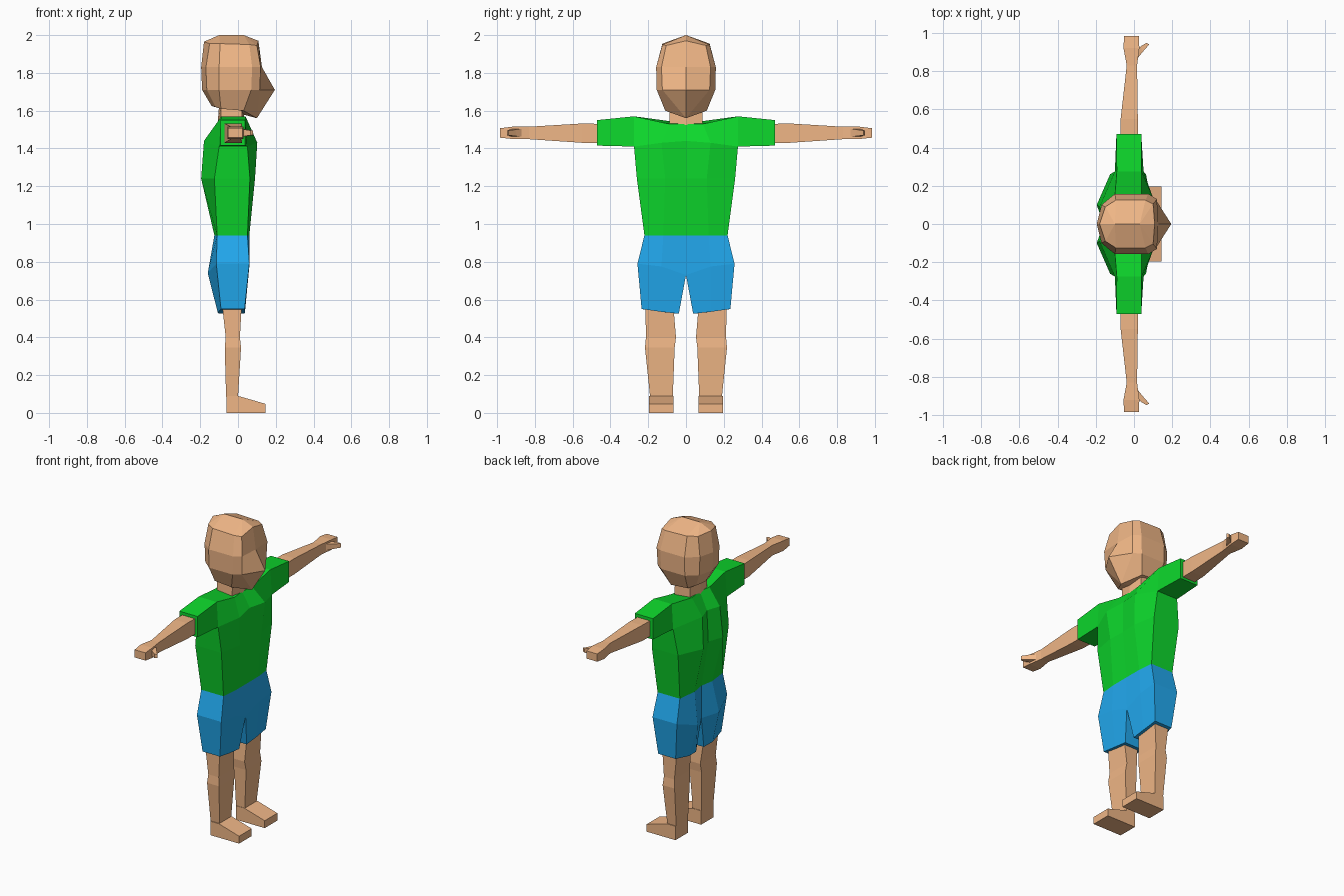
import bpy, bmesh
from mathutils import Matrix

if "Cube" in bpy.data.objects:
    bpy.data.objects.remove(bpy.data.objects["Cube"])


def material(name, rgb):
    m = bpy.data.materials.new(name)
    m.diffuse_color = (*rgb, 1)
    m.use_nodes = True
    m.node_tree.nodes["Principled BSDF"].inputs["Base Color"].default_value = m.diffuse_color
    return m


SKIN = material("skin", (0.87, 0.47, 0.24))
GREEN = material("shirt_green", (0.004, 0.68, 0.025))
BLUE = material("shorts_blue", (0.016, 0.40, 0.87))


def loft(bm, rings, closed=True, caps=(False, False), skip=()):
    """Bridge rings of points; returns the vertex rows."""
    rows = [[bm.verts.new(p) for p in r] for r in rings]
    n = len(rows[0])
    for i in range(len(rows) - 1):
        for j in range(n if closed else n - 1):
            if (i, j) not in skip:
                k = (j + 1) % n
                bm.faces.new((rows[i][j], rows[i][k], rows[i + 1][k], rows[i + 1][j]))
    for on, row in zip(caps, (rows[0], rows[-1])):
        if on:
            bm.faces.new(row)
    return rows


def finish(bm, name, mat):
    """Mirror the half across y = 0 and make the object."""
    bmesh.ops.mirror(bm, geom=bm.verts[:] + bm.edges[:] + bm.faces[:],
                     matrix=Matrix(), merge_dist=0.0005, axis='Y')
    bmesh.ops.remove_doubles(bm, verts=bm.verts[:], dist=0.0005)
    bmesh.ops.recalc_face_normals(bm, faces=bm.faces[:])
    me = bpy.data.meshes.new(name)
    bm.to_mesh(me)
    bm.free()
    me.materials.append(mat)
    bpy.context.collection.objects.link(bpy.data.objects.new(name, me))


def level(z, *pts):
    return [(x, y, z) for x, y in pts]


def rect_z(x0, x1, y0, y1, z):
    return level(z, (x0, y0), (x1, y0), (x1, y1), (x0, y1))


def rect_y(x0, x1, z0, z1, y):
    return [(x0, y, z0), (x1, y, z0), (x1, y, z1), (x0, y, z1)]


# head: half rings from back centre to front centre, with pointed face
bm = bmesh.new()
back_top, front_top, chin = (-0.10, 0, 2.0), (0.03, 0, 2.0), (0.10, 0, 1.56)
rows = loft(bm, [
    [(-.14, 0, 1.625), (-.12, .07, 1.62), (-.09, .11, 1.61), (.03, .11, 1.60), chin, chin],
    level(1.71, (-.19, 0), (-.165, .10), (-.10, .155), (.07, .155), (.115, .125), (.195, 0)),
    level(1.83, (-.195, 0), (-.17, .10), (-.10, .158), (.075, .158), (.12, .13), (.127, 0)),
    [(-.18, 0, 1.965), (-.15, .09, 1.955), (-.095, .125, 1.955),
     (.06, .125, 1.95), (.10, .105, 1.945), (.108, 0, 1.97)],
    [back_top] * 3 + [front_top] * 3], closed=False)
b = rows[0]
bm.faces.new((b[0], b[1], b[2]))
bm.faces.new((b[0], b[2], b[3], b[5]))
finish(bm, "head", SKIN)

# neck
bm = bmesh.new()
loft(bm, [level(1.50, (-.11, 0), (-.09, .09), (.02, .09), (.035, 0)),
          level(1.63, (-.10, 0), (-.09, .085), (.02, .085), (.03, 0))], closed=False)
finish(bm, "neck", SKIN)

# shirt: half rings from front centre to back centre, then sleeve
bm = bmesh.new()
waist = level(.94, (.06, 0), (.06, .12), (.05, .22), (-.11, .22), (-.125, .09), (-.11, 0))
rows = loft(bm, [
    waist,
    level(1.24, (.085, 0), (.09, .11), (.063, .26), (-.125, .26), (-.195, .10), (-.16, 0)),
    [(.085, 0, 1.44), (.102, .13, 1.43), (.05, .275, 1.41),
     (-.10, .275, 1.41), (-.18, .09, 1.44), (-.15, 0, 1.44)],
    [(.03, 0, 1.53), (.038, .09, 1.53), (.04, .275, 1.57),
     (-.09, .275, 1.57), (-.105, .09, 1.545), (-.10, 0, 1.55)]],
    closed=False, skip={(2, 2)})
t = rows[3]
bm.faces.new((t[0], t[1], t[4], t[5]))
bm.faces.new((t[1], t[2], t[3], t[4]))
u = rows[2]
root = [u[3], u[2], t[2], t[3]]
cuff = [bm.verts.new(p) for p in rect_y(-.092, .038, 1.415, 1.55, .47)]
for i in range(4):
    k = (i + 1) % 4
    bm.faces.new((root[i], root[k], cuff[k], cuff[i]))
bm.faces.new(cuff)
finish(bm, "shirt", GREEN)

# shorts: hips share the waist ring, each leg closes below the crotch
bm = bmesh.new()
hip = [(.055, 0, .73), (.06, .13, .775), (.06, .257, .79),
       (-.115, .257, .79), (-.16, .11, .74), (-.11, 0, .73)]
hem = [(.035, .038, .525), (.037, .13, .535), (.035, .235, .55),
       (-.09, .235, .55), (-.107, .12, .53), (-.10, .04, .525)]
loft(bm, [waist, hip], closed=False)
loft(bm, [hip, hem], caps=(False, True))
finish(bm, "shorts", BLUE)

# arms with hands and thumbs
bm = bmesh.new()
loft(bm, [rect_y(-.072, .02, 1.43, 1.53, .45), rect_y(-.07, .02, 1.43, 1.532, .55),
          rect_y(-.038, .016, 1.449, 1.515, .83), rect_y(-.055, .028, 1.45, 1.515, .92),
          rect_y(-.052, .025, 1.457, 1.507, .985)], caps=(True, True))
loft(bm, [[(.005, .85, 1.46), (.02, .91, 1.46), (.02, .91, 1.505), (.005, .85, 1.505)],
          [(.045, .90, 1.465), (.035, .93, 1.465), (.035, .93, 1.50), (.045, .90, 1.50)],
          [(.08, .94, 1.47), (.065, .948, 1.47), (.065, .948, 1.495), (.08, .94, 1.495)]],
     caps=(True, True))
finish(bm, "arms", SKIN)

# lower legs
bm = bmesh.new()
loft(bm, [rect_z(-.085, .02, .068, .215, .58), rect_z(-.065, .01, .053, .212, .40),
          rect_z(-.07, .016, .06, .217, .345), rect_z(-.063, 0, .07, .19, .085)],
     caps=(True, True))
finish(bm, "legs", SKIN)

# feet: side profile extruded across the width
bm = bmesh.new()
profile = [(-.062, 0), (.145, 0), (.145, .048), (.0, .09), (-.062, .09)]
loft(bm, [[(x, y, z) for x, z in profile] for y in (.067, .196)], caps=(True, True))
finish(bm, "feet", SKIN)
